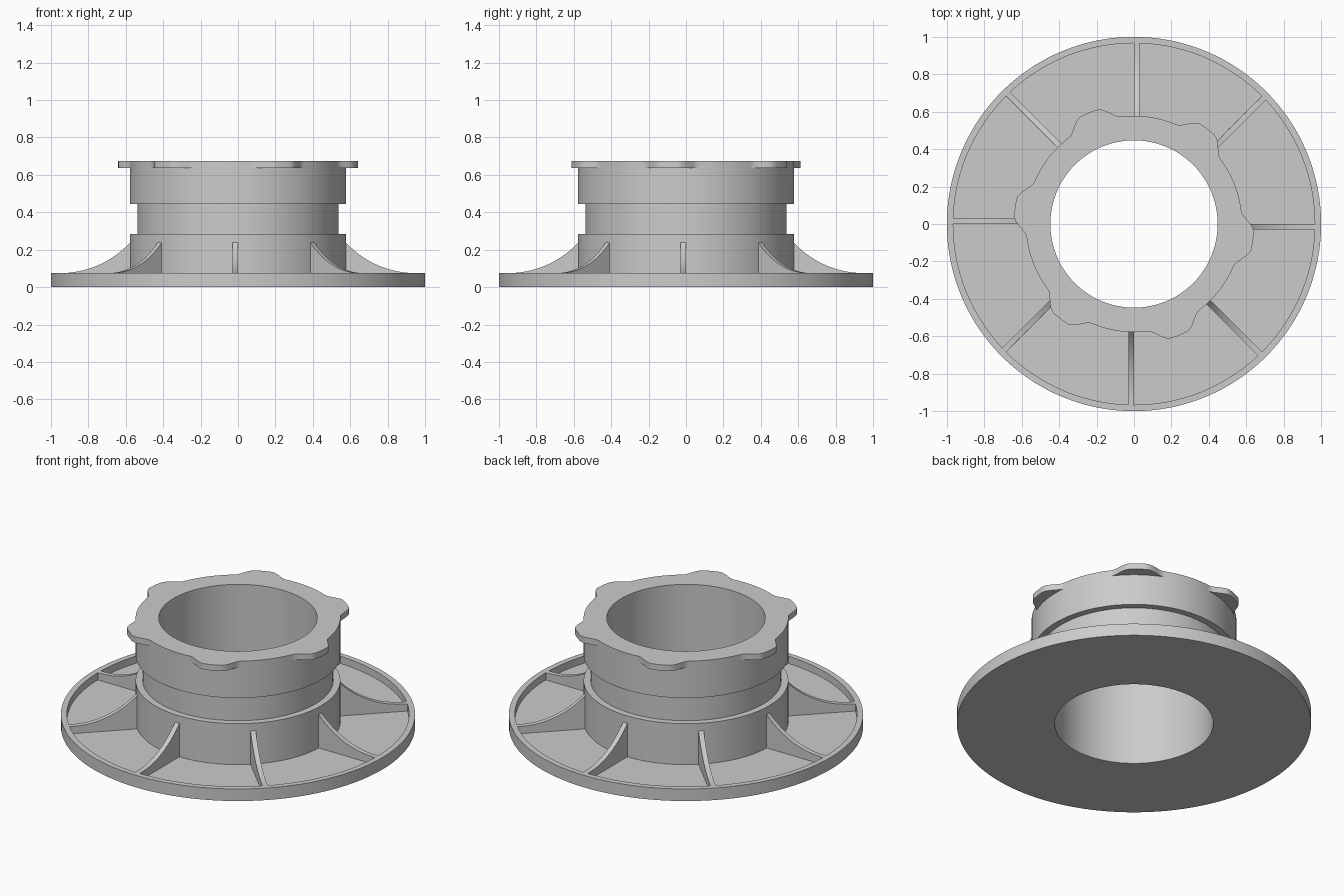
import bpy, bmesh
from math import radians, degrees, sin, cos, sqrt, pi

if "Cube" in bpy.data.objects:
    bpy.data.objects.remove(bpy.data.objects["Cube"])

SEG = 240
R_BORE, R_COLLAR, R_NECK = 0.447, 0.578, 0.538
FLOOR, RIM_TOP, TOP = 0.03, 0.075, 0.675


def finish(bm, name):
    bmesh.ops.recalc_face_normals(bm, faces=bm.faces)
    mesh = bpy.data.meshes.new(name)
    bm.to_mesh(mesh)
    bm.free()
    obj = bpy.data.objects.new(name, mesh)
    bpy.context.collection.objects.link(obj)
    bpy.ops.object.select_all(action='DESELECT')
    obj.select_set(True)
    bpy.context.view_layer.objects.active = obj
    bpy.ops.object.shade_smooth_by_angle(angle=radians(30))
    return obj


def lobe_radius(a):
    # six rounded lobes, one centred at -8 degrees
    d = abs((degrees(a) + 8 + 30) % 60 - 30)
    t = min(max((15 - d) / 11, 0), 1)
    return R_COLLAR + 0.064 * t * t * (3 - 2 * t)


# Flanged sleeve: dish base, grooved collar and lobed top lip in one lathe
profile = [
    (R_BORE, 0), (1.0, 0), (1.0, RIM_TOP), (0.966, RIM_TOP), (0.966, FLOOR),
    (R_COLLAR, FLOOR), (R_COLLAR, 0.285), (R_NECK, 0.285), (R_NECK, 0.445),
    (R_COLLAR, 0.445), (R_COLLAR, 0.638), (None, 0.638), (None, TOP),
    (R_BORE, TOP),
]
bm = bmesh.new()
rings = []
for i in range(SEG):
    a = 2 * pi * i / SEG
    ring = []
    for r, z in profile:
        r = lobe_radius(a) if r is None else r
        ring.append(bm.verts.new((r * cos(a), r * sin(a), z)))
    rings.append(ring)
n = len(profile)
for i in range(SEG):
    p, q = rings[i], rings[(i + 1) % SEG]
    for j in range(n):
        k = (j + 1) % n
        bm.faces.new((p[j], q[j], q[k], p[k]))
bmesh.ops.remove_doubles(bm, verts=bm.verts, dist=1e-5)
finish(bm, "flanged_sleeve")

# Eight curved gussets, each set to one side of its radial line
R_ARC, R_END, WIDTH = 0.508, 0.95, 0.03
outline = [(0.56, FLOOR - 0.01), (0.975, FLOOR - 0.01), (0.975, RIM_TOP)]
for i in range(17):
    r = R_END + (0.572 - R_END) * i / 16
    outline.append((r, RIM_TOP + R_ARC - sqrt(R_ARC ** 2 - (R_END - r) ** 2)))
outline.append((0.56, outline[-1][1]))

bm = bmesh.new()
for i in range(8):
    a = i * pi / 4
    sides = []
    for t in (0, -WIDTH):
        sides.append([bm.verts.new((r * cos(a) - t * sin(a),
                                    r * sin(a) + t * cos(a), z))
                      for r, z in outline])
    s0, s1 = sides
    bm.faces.new(s0)
    bm.faces.new(s1[::-1])
    for j in range(len(outline)):
        k = (j + 1) % len(outline)
        bm.faces.new((s0[j], s1[j], s1[k], s0[k]))
finish(bm, "gusset_ribs")
